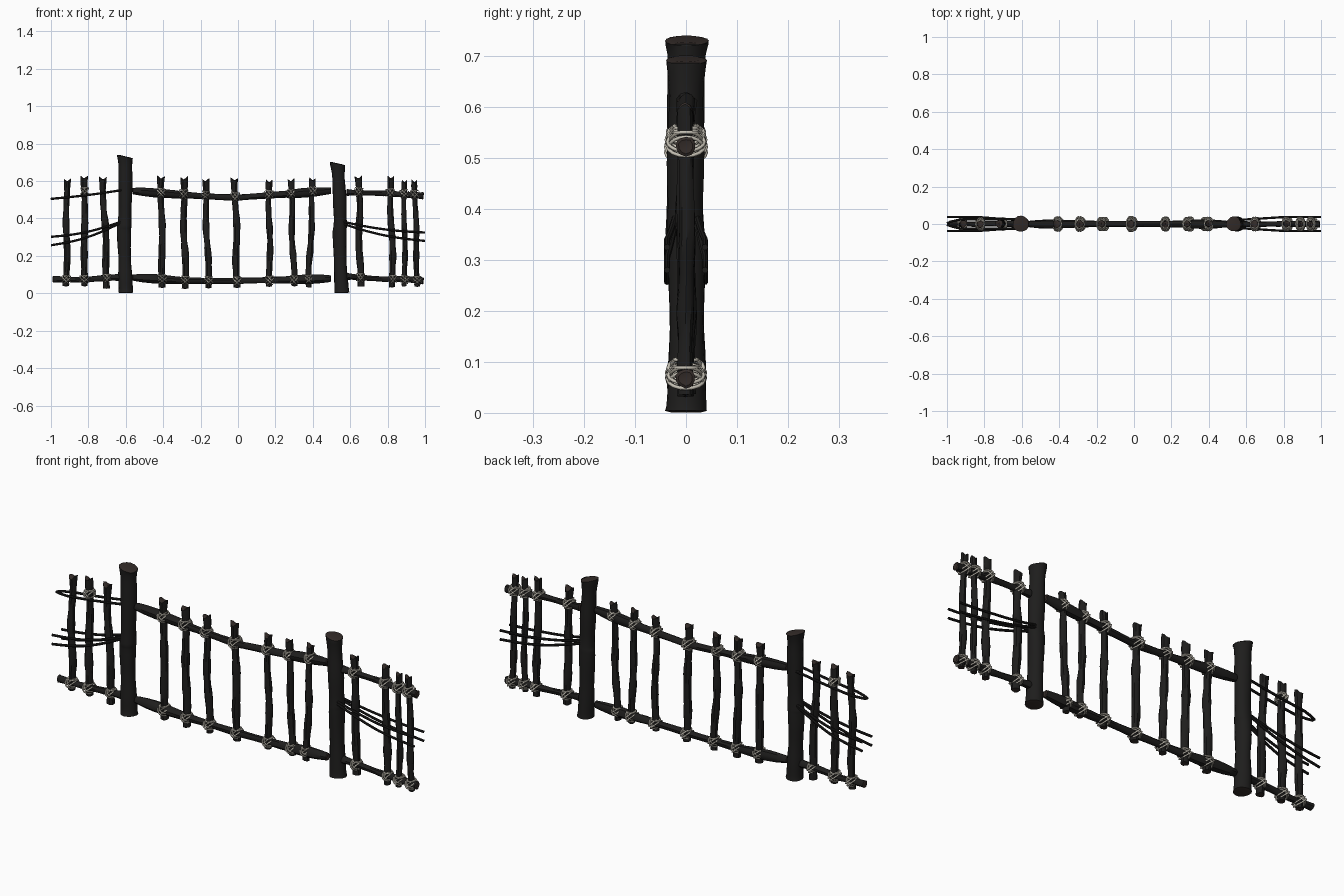
import bpy, bmesh, math, random
from mathutils import Vector

if "Cube" in bpy.data.objects:
    bpy.data.objects.remove(bpy.data.objects["Cube"])

random.seed(4)


def material(name, r, g, b):
    m = bpy.data.materials.new(name)
    m.diffuse_color = (r, g, b, 1)
    m.use_nodes = True
    m.node_tree.nodes["Principled BSDF"].inputs["Base Color"].default_value = m.diffuse_color
    return m


BARK = material("charred bark", 0.013, 0.0125, 0.012)
CUT = material("cut wood", 0.034, 0.025, 0.022)
ROPE = material("pale rope", 0.55, 0.52, 0.45)
ROPE_DARK = material("weathered rope", 0.30, 0.28, 0.235)


def finish(name, bm, mats, sharp=True):
    bmesh.ops.recalc_face_normals(bm, faces=bm.faces)
    me = bpy.data.meshes.new(name)
    bm.to_mesh(me)
    bm.free()
    for m in mats:
        me.materials.append(m)
    for p in me.polygons:
        p.use_smooth = True
    if sharp:
        me.set_sharp_from_angle(angle=math.radians(40))
    ob = bpy.data.objects.new(name, me)
    bpy.context.collection.objects.link(ob)
    return ob


def frame(t):
    # two directions across a tube that runs along t
    side = Vector((0, 1, 0))
    u = side.cross(t).normalized()
    return u, t.cross(u).normalized()


def sample(keys, t):
    # smooth interpolation through evenly spaced key values
    f = t * (len(keys) - 1)
    i = min(int(f), len(keys) - 2)
    s = f - i
    s = s * s * (3 - 2 * s)
    return keys[i] * (1 - s) + keys[i + 1] * s


def log(name, path, radii, rings, sides=12, rough=0.06, wander=0.0, fork=0.0, slant=0.0):
    """Knobbly branch along a path, with cut ends; fork notches the far end."""
    bm = bmesh.new()
    path = [Vector(p) for p in path]
    ph = [random.uniform(0, 6.28) for _ in range(4)]
    pts = []
    for i in range(rings):
        t = i / (rings - 1)
        p = sample(path, t) if len(path) > 2 else path[0].lerp(path[-1], t)
        u, v = frame((path[-1] - path[0]).normalized())
        p = p + u * wander * math.sin(t * 9 + ph[0]) + v * wander * 0.5 * math.sin(t * 7 + ph[1])
        pts.append(p)
    axis = (path[-1] - path[0]).normalized()
    loops = []
    for i, p in enumerate(pts):
        t = i / (rings - 1)
        r = sample(radii, t) * (1 + rough * math.sin(t * 31 + ph[2]) * 0.7)
        ring = []
        for k in range(sides):
            a = 2 * math.pi * k / sides
            rr = r * (1 + rough * math.sin(3 * a + t * 8 + ph[3]) + random.uniform(-1, 1) * rough * 0.5)
            q = p + u * rr * math.cos(a) + v * rr * math.sin(a)
            if i == rings - 1:
                q += axis * (fork * (math.cos(2 * a) + 0.35 * math.cos(a + ph[0])) - slant * math.cos(a))
            ring.append(bm.verts.new(q))
        loops.append(ring)
    for a, b in zip(loops, loops[1:]):
        for k in range(sides):
            bm.faces.new((a[k], a[(k + 1) % sides], b[(k + 1) % sides], b[k]))
    # bevelled cut faces on both ends
    for ring, p, d in ((loops[0], pts[0], -1), (loops[-1], pts[-1], 1)):
        inner = [bm.verts.new(p.lerp(w.co, 0.72) + axis * d * (0.003 if not fork else -0.001)) for w in ring]
        c = bm.verts.new(p + axis * d * (-fork * 0.8 if d > 0 else 0.002))
        for k in range(sides):
            j = (k + 1) % sides
            bm.faces.new((ring[k], ring[j], inner[j], inner[k])).material_index = 1
            bm.faces.new((inner[k], inner[j], c)).material_index = 1
    return finish(name, bm, [BARK, CUT])


def tube(bm, pts, r, sides=6, closed=False, mat=0):
    n = len(pts)
    loops = []
    for i, p in enumerate(pts):
        a = pts[(i - 1) % n] if closed or i else p
        b = pts[(i + 1) % n] if closed or i < n - 1 else p
        t = (b - a).normalized()
        ref = Vector((0.31, 0.17, 0.93)) if not closed else (pts[0] - pts[n // 2]).cross(pts[n // 4] - pts[n // 2])
        u = ref.cross(t).normalized()
        v = t.cross(u)
        loops.append([bm.verts.new(p + (u * math.cos(2 * math.pi * k / sides) + v * math.sin(2 * math.pi * k / sides)) * r)
                      for k in range(sides)])
    for i in range(n if closed else n - 1):
        a, b = loops[i], loops[(i + 1) % n]
        for k in range(sides):
            bm.faces.new((a[k], a[(k + 1) % sides], b[(k + 1) % sides], b[k])).material_index = mat
    if not closed:
        for ring in (loops[0], loops[-1]):
            bm.faces.new(ring).material_index = mat


def lashing(x, z, size=1.0):
    """Crossed rope turns around the joint of a stake and a rail."""
    bm = bmesh.new()
    c = Vector((x, 0, z))
    size *= random.uniform(0.92, 1.1)

    def turn(angle, shift, ra, ry, mat):
        d = Vector((math.cos(angle), 0, math.sin(angle)))
        n = Vector((-d.z, 0, d.x))
        pts = [c + n * shift * size + d * ra * size * math.cos(a) + Vector((0, ry * size * math.sin(a), 0))
               for a in (2 * math.pi * k / 16 for k in range(16))]
        tube(bm, pts, 0.0038, closed=True, mat=mat)

    tilt = random.uniform(0.65, 0.9)
    for s in (-1, 1):
        turn(tilt, s * 0.007, 0.026, 0.033, (s + 1) // 2)
        turn(-tilt, s * 0.007, 0.026, 0.037, 0)
    turn(random.uniform(-0.2, 0.2), 0.021, 0.020, 0.024, 0)
    finish("rope_lashing", bm, [ROPE, ROPE_DARK], sharp=False)


# two main posts
log("left_post", [(-0.603, 0, 0.004), (-0.607, 0, 0.35), (-0.603, 0, 0.73)],
    [0.040, 0.038, 0.034, 0.036, 0.039, 0.035, 0.036, 0.037, 0.042], 26, 16, 0.035, 0.002, 0, 0.010)
log("right_post", [(0.553, 0, 0.004), (0.545, 0, 0.35), (0.535, 0, 0.692)],
    [0.041, 0.036, 0.034, 0.038, 0.035, 0.036, 0.034, 0.040], 26, 16, 0.035, 0.002, 0, 0.010)

# rails: a sagging pair in the middle, shorter ones at the sides
THICK = [0.017, 0.025, 0.019, 0.016, 0.017, 0.016, 0.019, 0.025, 0.018]
SIDE = [0.018, 0.014, 0.015, 0.016, 0.019]
RAILS = {
    "middle_top_rail": ([(-0.562, 0, 0.545), (-0.30, 0, 0.527), (0.0, 0, 0.512), (0.25, 0, 0.527), (0.495, 0, 0.55)], THICK),
    "middle_bottom_rail": ([(-0.562, 0, 0.082), (-0.30, 0, 0.070), (0.0, 0, 0.066), (0.25, 0, 0.070), (0.495, 0, 0.08)], THICK),
    "left_bottom_rail": ([(-0.988, 0, 0.073), (-0.82, 0, 0.073), (-0.635, 0, 0.085)], SIDE),
    "right_top_rail": ([(0.582, 0, 0.540), (0.80, 0, 0.533), (0.99, 0, 0.522)], SIDE),
    "right_bottom_rail": ([(0.582, 0, 0.088), (0.80, 0, 0.077), (0.99, 0, 0.068)], SIDE),
}
for name, (path, radii) in RAILS.items():
    log(name, path, radii, 28, 10, 0.06, 0.0015)


def rail_height(name, x):
    path = RAILS[name][0]
    return sample([p[2] for p in path], min(1, max(0, (x - path[0][0]) / (path[-1][0] - path[0][0]))))


# upright stakes: bottom x, top x, top z, radius, section
STAKES = [(-0.918, -0.915, 0.605, 0.017, "left"), (-0.822, -0.820, 0.62, 0.018, "left"),
          (-0.700, -0.722, 0.615, 0.018, "left"),
          (-0.405, -0.411, 0.62, 0.018, "middle"), (-0.282, -0.291, 0.615, 0.018, "middle"),
          (-0.157, -0.175, 0.605, 0.017, "middle"), (-0.005, -0.016, 0.61, 0.018, "middle"),
          (0.170, 0.165, 0.60, 0.016, "middle"), (0.300, 0.283, 0.605, 0.016, "middle"),
          (0.378, 0.400, 0.61, 0.016, "middle"),
          (0.655, 0.645, 0.62, 0.018, "right"), (0.828, 0.814, 0.62, 0.017, "right"),
          (0.892, 0.888, 0.60, 0.014, "right"), (0.958, 0.945, 0.60, 0.015, "right")]
for xb, xt, zt, r, part in STAKES:
    bottom = random.uniform(0.024, 0.04)
    log(part + "_stake", [(xb, 0, bottom), (xt, 0, zt)],
        [r, r * 0.95, r * 1.1, r * 0.95, r * 1.08, r * 0.92, r * 0.9, r * 1.1], 20, 10, 0.08, 0.003, 0.008)
    lashing(xb, rail_height(part + "_bottom_rail", xb), 0.95)
    if part != "left":
        lashing(xt, rail_height(part + "_top_rail", xt) + 0.004)
lashing(-0.82, 0.545, 0.9)


# thin withies running along both faces of the side sections
def withy(name, x0, x1, z0, z1, bow, meet=False):
    for side in (-1, 1):
        bm = bmesh.new()
        pts = []
        for i in range(17):
            t = i / 16
            y = side * (0.021 + 0.016 * min(1, t * 1.8))
            if meet:  # the pair closes together beyond the last stake
                y = side * (0.004 + 0.021 * min(1, (1 - t) * 5) ** 0.7)
            z = z0 + (z1 - z0) * t - bow * math.sin(math.pi * t)
            pts.append(Vector((x0 + (x1 - x0) * t, y, z)))
        tube(bm, pts, 0.0062, 8)
        finish(name, bm, [BARK])


withy("left_top_withy", -0.62, -1.0, 0.552, 0.505, 0.004, True)
withy("left_upper_withy", -0.62, -1.0, 0.385, 0.302, 0.016)
withy("left_lower_withy", -0.62, -1.0, 0.38, 0.257, 0.02)
withy("right_upper_withy", 0.55, 1.0, 0.385, 0.325, 0.012)
withy("right_lower_withy", 0.55, 1.0, 0.375, 0.28, 0.016)
